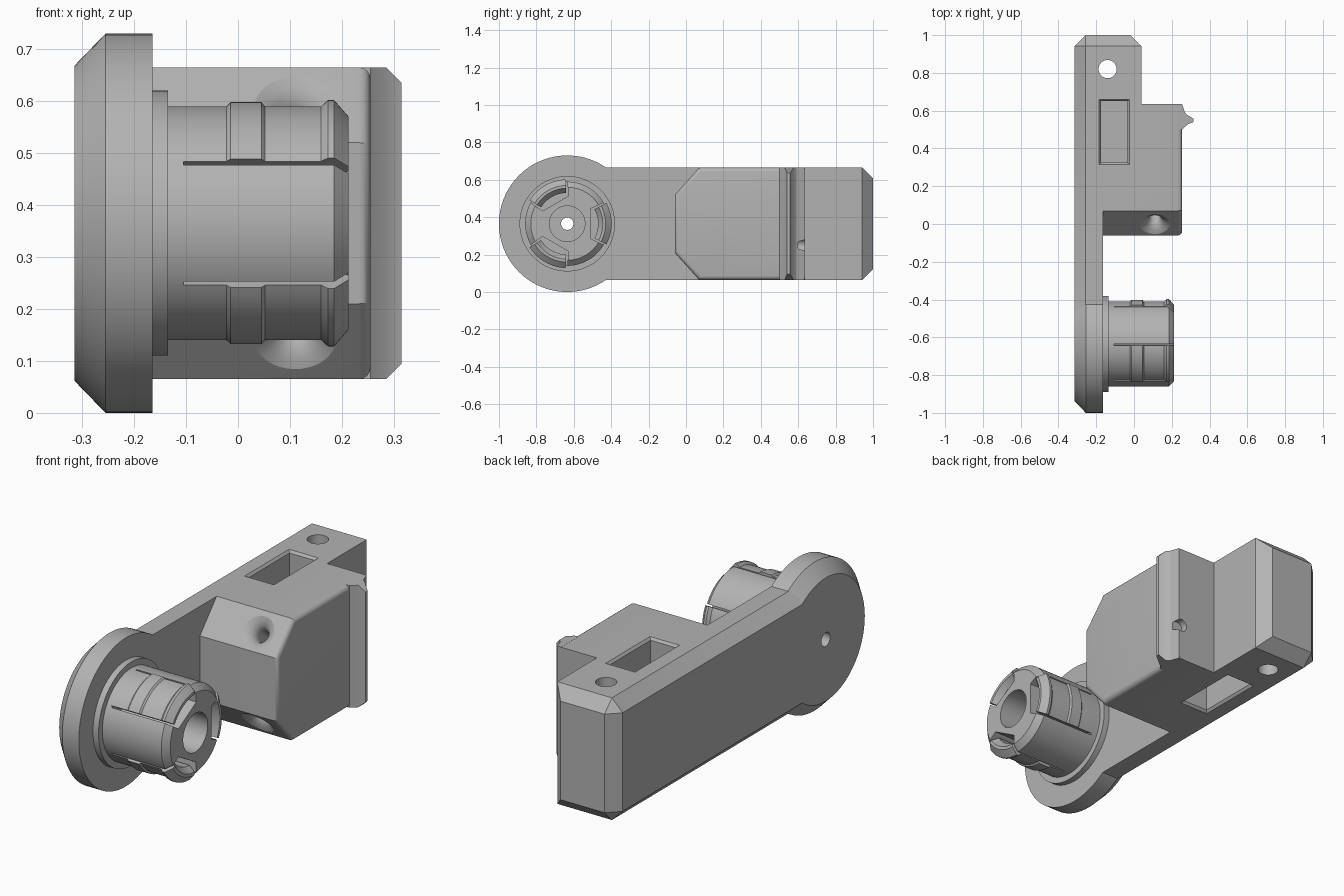
import bpy, bmesh, math
from mathutils import Matrix, Vector

cube = bpy.data.objects.get("Cube")
if cube:
    bpy.data.objects.remove(cube, do_unlink=True)

grey = bpy.data.materials.new("plain_grey")
grey.use_nodes = True
COLOUR = (0.45, 0.45, 0.45, 1)
grey.diffuse_color = COLOUR
grey.node_tree.nodes["Principled BSDF"].inputs["Base Color"].default_value = COLOUR

HUB_Y, HUB_Z = -0.635, 0.365
LOW, HIGH = 0.065, 0.665


def finish(name, bm, matrix=None):
    bmesh.ops.remove_doubles(bm, verts=bm.verts, dist=1e-5)
    bmesh.ops.recalc_face_normals(bm, faces=bm.faces)
    mesh = bpy.data.meshes.new(name)
    bm.to_mesh(mesh)
    bm.free()
    if matrix:
        mesh.transform(matrix)
    mesh.materials.append(grey)
    ob = bpy.data.objects.new(name, mesh)
    bpy.context.collection.objects.link(ob)
    return ob


def prism_mesh(pts, lo, hi, axis):
    """Extrude an outline: (y, z) points along x, or (x, y) points along z."""
    bm = bmesh.new()
    place = (lambda p, h: (h, *p)) if axis == "x" else (lambda p, h: (*p, h))
    a, b = ([bm.verts.new(place(p, h)) for p in pts] for h in (lo, hi))
    bm.faces.new(a)
    bm.faces.new(b)
    for i in range(len(pts)):
        j = (i + 1) % len(pts)
        bm.faces.new((a[i], a[j], b[j], b[i]))
    bmesh.ops.recalc_face_normals(bm, faces=bm.faces)
    return bm


def box_mesh(x0, x1, y0, y1, z0, z1):
    return prism_mesh([(x0, y0), (x1, y0), (x1, y1), (x0, y1)], z0, z1, "z")


def lathe(name, profile, matrix, closed=True, start=0, sweep=360, steps=96):
    """Spin an (x, radius) outline about the x axis."""
    bm = bmesh.new()
    full = sweep == 360
    rings = []
    for k in range(steps if full else steps + 1):
        a = math.radians(start + sweep * k / steps)
        rings.append([bm.verts.new((x, r * math.cos(a), r * math.sin(a))) for x, r in profile])
    n = len(profile)
    for k in range(steps):
        p, q = rings[k], rings[(k + 1) % len(rings)]
        for i in range(n if closed else n - 1):
            j = (i + 1) % n
            bm.faces.new((p[i], p[j], q[j], q[i]))
    if not full:
        bm.faces.new(rings[0])
        bm.faces.new(rings[-1])
    return finish(name, bm, matrix)


def combine(target, tool, operation="DIFFERENCE", keep=False):
    mod = target.modifiers.new("combine", "BOOLEAN")
    mod.object, mod.operation, mod.solver = tool, operation, "EXACT"
    bpy.context.view_layer.objects.active = target
    bpy.ops.object.modifier_apply(modifier=mod.name)
    if not keep:
        bpy.data.objects.remove(tool, do_unlink=True)


hub = Matrix.Translation((0, HUB_Y, HUB_Z))

# Arm: long bar, chamfered on the outer side and at the far end
bm = box_mesh(-0.315, 0.04, HUB_Y, 1, LOW, HIGH)
edges = []
for e in bm.edges:
    mid = (e.verts[0].co + e.verts[1].co) / 2
    outer = mid.x < -0.31 and mid.y > HUB_Y + 0.01
    if outer or mid.y > 0.99:
        edges.append(e)
bmesh.ops.bevel(bm, geom=edges, offset=0.058, segments=1, affect="EDGES")
arm = finish("arm", bm)
combine(arm, finish("relief", box_mesh(-0.165, 0.2, -0.8, 0.25, -0.1, 0.9)))

# Round end of the arm
disc = lathe("disc", [(-0.315, 0), (-0.315, 0.303), (-0.255, 0.365), (-0.165, 0.365), (-0.165, 0)],
             hub, closed=False)
combine(arm, disc, "UNION")

# Block with sloped nose and softened side edges
nose = [(-0.06, 0.21), (0.07, LOW), (0.635, LOW), (0.635, HIGH), (0.07, HIGH), (-0.06, 0.52)]
bm = prism_mesh(nose, -0.25, 0.255, "x")
edges = [e for e in bm.edges if all(v.co.x > 0.25 for v in e.verts)
         and not all(v.co.y > 0.63 for v in e.verts)]
bmesh.ops.bevel(bm, geom=edges, offset=0.022, segments=4, profile=0.5, affect="EDGES")
# Trim the buried part so it stays inside the bar
for v in bm.verts:
    if v.co.x < -0.2:
        v.co.x = -0.165
combine(arm, finish("block", bm), "UNION")

# Flared screw dimples in both slopes
flare = [(0.03, 0), (0.03, 0.1), (0.003, 0.085), (-0.01, 0.06), (-0.025, 0.042),
         (-0.045, 0.031), (-0.07, 0.028), (-0.2, 0.028), (-0.2, 0)]
for side in (1, -1):
    normal = Vector((0, -0.145, 0.13 * side))
    turn = normal.to_track_quat("X", "Z").to_matrix().to_4x4()
    spot = Matrix.Translation((0.11, 0.0, HUB_Z + side * 0.222))
    combine(arm, lathe("dimple", flare, spot @ turn, closed=False, steps=32))

# Rectangular pockets with a chamfered lip, top and bottom
for face, side in ((HIGH, 1), (LOW, -1)):
    lo, hi = sorted((face - side * 0.2, face + side * 0.05))
    combine(arm, finish("pocket", box_mesh(-0.175, -0.035, 0.325, 0.65, lo, hi)))
    lo, hi = sorted((face - side * 0.012, face + side * 0.012))
    bm = box_mesh(-0.175, -0.035, 0.325, 0.65, lo, hi)
    for v in bm.verts:
        if (v.co.z - face) * side > 0:
            v.co.x += 0.02 if v.co.x > -0.1 else -0.02
            v.co.y += 0.02 if v.co.y > 0.5 else -0.02
    combine(arm, finish("lip", bm))

# Round holes: upright through the bar, and along the hub axis
pin = [(-0.6, 0), (-0.6, 1), (0.6, 1), (0.6, 0)]


def rod(name, radius, matrix):
    return lathe(name, [(x, r * radius) for x, r in pin], matrix, closed=False, steps=48)


upright = Matrix.Translation((-0.14, 0.82, 0.4)) @ Matrix.Rotation(math.pi / 2, 4, "Y")
combine(arm, rod("bar_hole", 0.048, upright))
combine(arm, rod("hub_hole", 0.034, hub))

# Snap ridge along the side of the block
bm = prism_mesh([(0.235, 0.5), (0.255, 0.5), (0.285, 0.528), (0.315, 0.54), (0.315, 0.557),
                 (0.285, 0.575), (0.27, 0.59), (0.255, 0.634), (0.235, 0.634)], LOW, HIGH, "z")
for v in bm.verts:
    if v.co.x > 0.3:
        v.co.z += 0.03 if v.co.z < HUB_Z else -0.03
ridge = finish("snap_ridge", bm)

# Small notch in the back corner of block and ridge
notch = rod("notch", 0.032, Matrix.Translation((0.24, 1.2, 0.25)) @ Matrix.Rotation(math.pi / 2, 4, "Z"))
combine(arm, notch, keep=True)
combine(ridge, notch)

# Hub: flanged hollow barrel
hub_barrel = lathe("hub_barrel", [(-0.2, 0.033), (-0.2, 0.255), (-0.135, 0.255), (-0.135, 0.225),
                                  (0.185, 0.225), (0.213, 0.195), (0.213, 0.095),
                                  (-0.1, 0.095), (-0.1, 0.033)], hub)

# Three spring clips, each standing in its own slot
clip = [(-0.12, 0.165), (-0.12, 0.225), (-0.022, 0.225), (-0.014, 0.233), (0.045, 0.233),
        (0.052, 0.225), (0.16, 0.225), (0.173, 0.237), (0.185, 0.237), (0.213, 0.205),
        (0.213, 0.19), (0.185, 0.165)]
slot = [(0.125, -0.08), (0.3, -0.162), (0.3, 0.162), (0.125, 0.08)]
for k in range(3):
    turn = hub @ Matrix.Rotation(math.radians(120 * k), 4, "X")
    combine(hub_barrel, finish("slot", prism_mesh(slot, -0.105, 0.3, "x"), turn))
    lathe(f"spring_clip_{k + 1}", clip, turn, start=-28, sweep=56, steps=16)

# Smooth the round surfaces, keep the edges crisp
for ob in bpy.context.scene.objects:
    if ob.type == "MESH" and ob.data.materials and ob.data.materials[0] == grey:
        bpy.ops.object.select_all(action="DESELECT")
        ob.select_set(True)
        bpy.context.view_layer.objects.active = ob
        bpy.ops.object.shade_smooth_by_angle(angle=math.radians(25))
